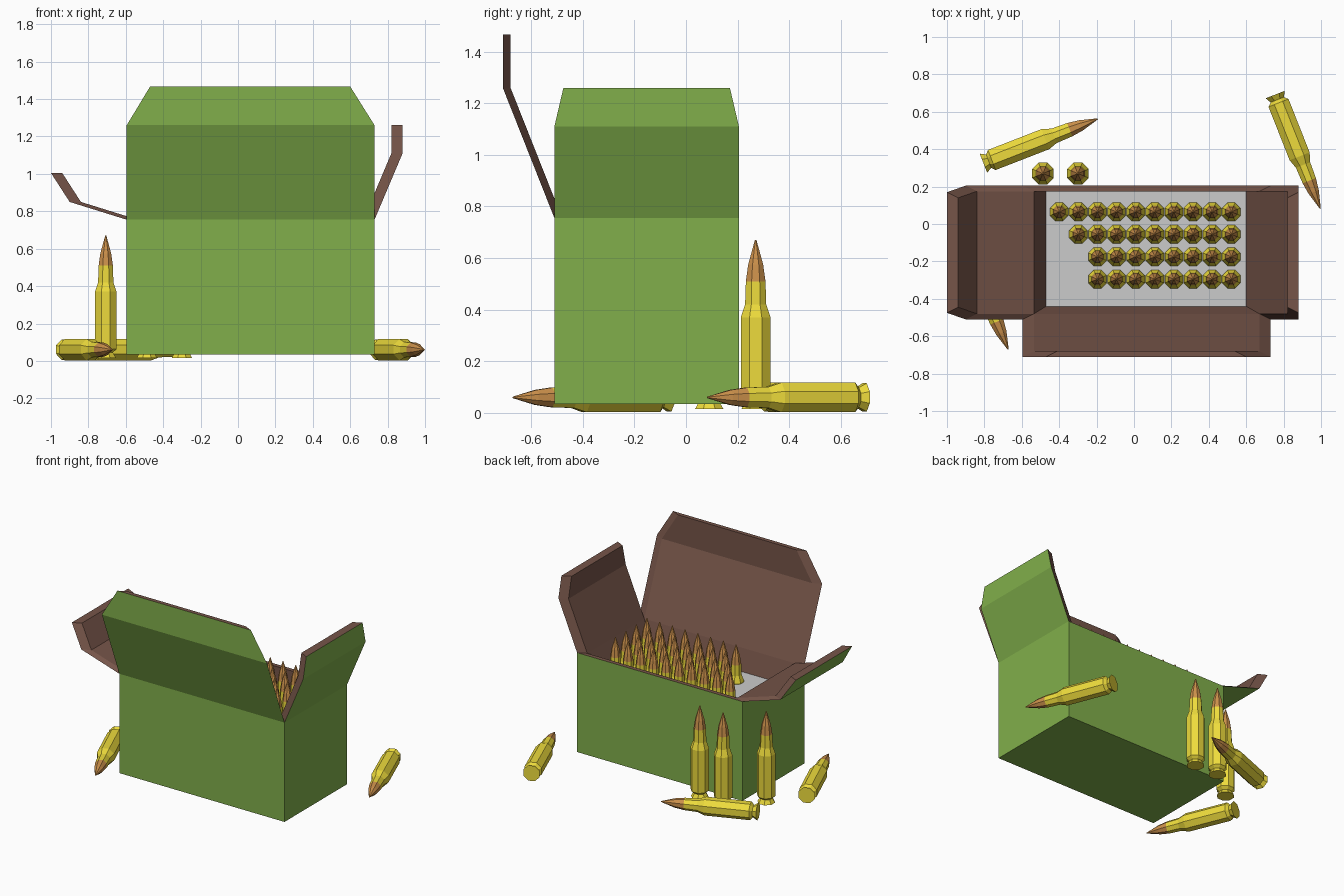
import bpy, bmesh, math
from mathutils import Vector

if "Cube" in bpy.data.objects:
    bpy.data.objects.remove(bpy.data.objects["Cube"])


def material(name, rgb):
    m = bpy.data.materials.new(name)
    m.diffuse_color = (*rgb, 1)
    m.use_nodes = True
    m.node_tree.nodes["Principled BSDF"].inputs["Base Color"].default_value = m.diffuse_color
    return m


GREEN = material("green_card", (0.22, 0.43, 0.07))
BROWN = material("brown_card", (0.18, 0.09, 0.066))
BRASS = material("brass", (0.85, 0.71, 0.045))
COPPER = material("copper", (0.60, 0.28, 0.07))


def make_mesh(bm, name, mats):
    bmesh.ops.remove_doubles(bm, verts=bm.verts, dist=1e-4)
    bmesh.ops.recalc_face_normals(bm, faces=bm.faces)
    me = bpy.data.meshes.new(name)
    bm.to_mesh(me)
    bm.free()
    for m in mats:
        me.materials.append(m)
    return me


def add_object(name, me, loc=(0, 0, 0), rot=(0, 0, 0), scale=1.0):
    ob = bpy.data.objects.new(name, me)
    ob.location, ob.rotation_euler, ob.scale = loc, rot, (scale,) * 3
    bpy.context.collection.objects.link(ob)
    return ob


# Box: outer shell, cavity and three open flaps in one sheet
X0, X1, Y0, Y1 = -0.595, 0.73, -0.51, 0.205
BASE, RIM, PLATE = 0.035, 0.755, 0.60
TX, TY = 0.06, 0.03
box = bmesh.new()


def quad(bm, pts, mat):
    f = bm.faces.new([bm.verts.new(p) for p in pts])
    f.material_index = mat


def rect(x0, x1, y0, y1, z):
    return [(x0, y0, z), (x1, y0, z), (x1, y1, z), (x0, y1, z)]


def band(bm, a, b, mat, sides=range(4)):
    for i in sides:
        j = (i + 1) % 4
        quad(bm, [a[i], a[j], b[j], b[i]], mat)


bottom = rect(X0, X1, Y0, Y1, BASE)
rim_out = rect(X0, X1, Y0, Y1, RIM)
rim_in = rect(X0 + TX, X1 - TX, Y0 + TY, Y1 - TY, RIM)
floor = rect(-0.47, 0.60, -0.44, Y1 - TY, PLATE)
quad(box, bottom, 0)
band(box, bottom, rim_out, 0)
band(box, rim_out, rim_in, 1, sides=[2])
band(box, rim_in, floor, 1)
quad(box, floor, 1)


def flap(axis, side, points):
    """points: (outward position, z, low edge, high edge) from hinge to tip"""
    sections = []
    for c, z, lo, hi in points:
        if axis == "x":
            ci = c - side * TX
            s = [(c, lo, z), (c, hi, z), (ci, hi - TY, z), (ci, lo + TY, z)]
        else:
            ci = c - side * TY
            s = [(lo, c, z), (hi, c, z), (hi - TX, ci, z), (lo + TX, ci, z)]
        sections.append(s)
    for a, b in zip(sections, sections[1:]):
        band(box, a, b, 0, sides=[0])
        band(box, a, b, 1, sides=[1, 2, 3])
    quad(box, sections[-1], 1)


flap("y", -1, [(Y0, RIM, X0, X1), (-0.71, 1.26, X0, X1), (-0.71, 1.467, -0.47, 0.60)])
flap("x", 1, [(X1, RIM, Y0, Y1), (0.88, 1.11, Y0, Y1), (0.88, 1.26, -0.475, 0.17)])
flap("x", -1, [(X0, RIM, Y0, Y1), (-0.90, 0.85, Y0, Y1), (-1.0, 1.005, -0.475, 0.17)])
add_object("open_box", make_mesh(box, "open_box", [GREEN, BROWN]))

# Grey plate the packed rounds stand in
plate = bmesh.new()
quad(plate, rect(-0.47, 0.60, -0.44, Y1 - TY, PLATE + 0.004), 0)
add_object("tray_plate", make_mesh(plate, "tray_plate", []))

# Round: eight-sided turned profile (flat radius, height)
PROFILE = [(0.055, 0), (0.038, 0.03), (0.0575, 0.048), (0.0575, 0.355), (0.041, 0.405),
           (0.038, 0.495), (0.029, 0.56), (0.003, 0.655)]
SIDES, COPPER_FROM = 8, 5
rd = bmesh.new()
rings = []
for r, z in PROFILE:
    r /= math.cos(math.pi / SIDES)
    angles = [(i + 0.5) * math.tau / SIDES for i in range(SIDES)]
    rings.append([rd.verts.new((r * math.cos(a), r * math.sin(a), z)) for a in angles])
for k, (a, b) in enumerate(zip(rings, rings[1:])):
    for i in range(SIDES):
        j = (i + 1) % SIDES
        rd.faces.new((a[i], a[j], b[j], b[i])).material_index = int(k >= COPPER_FROM)
rd.faces.new(rings[0])
rd.faces.new(rings[-1]).material_index = 1
round_mesh = make_mesh(rd, "round", [BRASS, COPPER])

# Packed rounds, rows filled from the right
for y, count in [(0.065, 10), (-0.055, 9), (-0.175, 8), (-0.295, 8)]:
    for i in range(count):
        add_object("packed_round", round_mesh, (0.52 - 0.1022 * i, y, 0.313), scale=0.85)

# Loose rounds standing behind and beside the box
for x, y in [(-0.487, 0.27), (-0.30, 0.27), (-0.707, 0.09)]:
    add_object("standing_round", round_mesh, (x, y, 0.015))

# Loose rounds lying down: base point and tip point
for base, tip in [((-0.805, 0.325), (-0.20, 0.56)), ((0.755, 0.692), (0.993, 0.09)),
                  ((-0.922, -0.065), (-0.675, -0.665))]:
    d = Vector(tip) - Vector(base)
    add_object("lying_round", round_mesh, (*base, 0.06),
               (0, math.pi / 2, math.atan2(d.y, d.x)))
